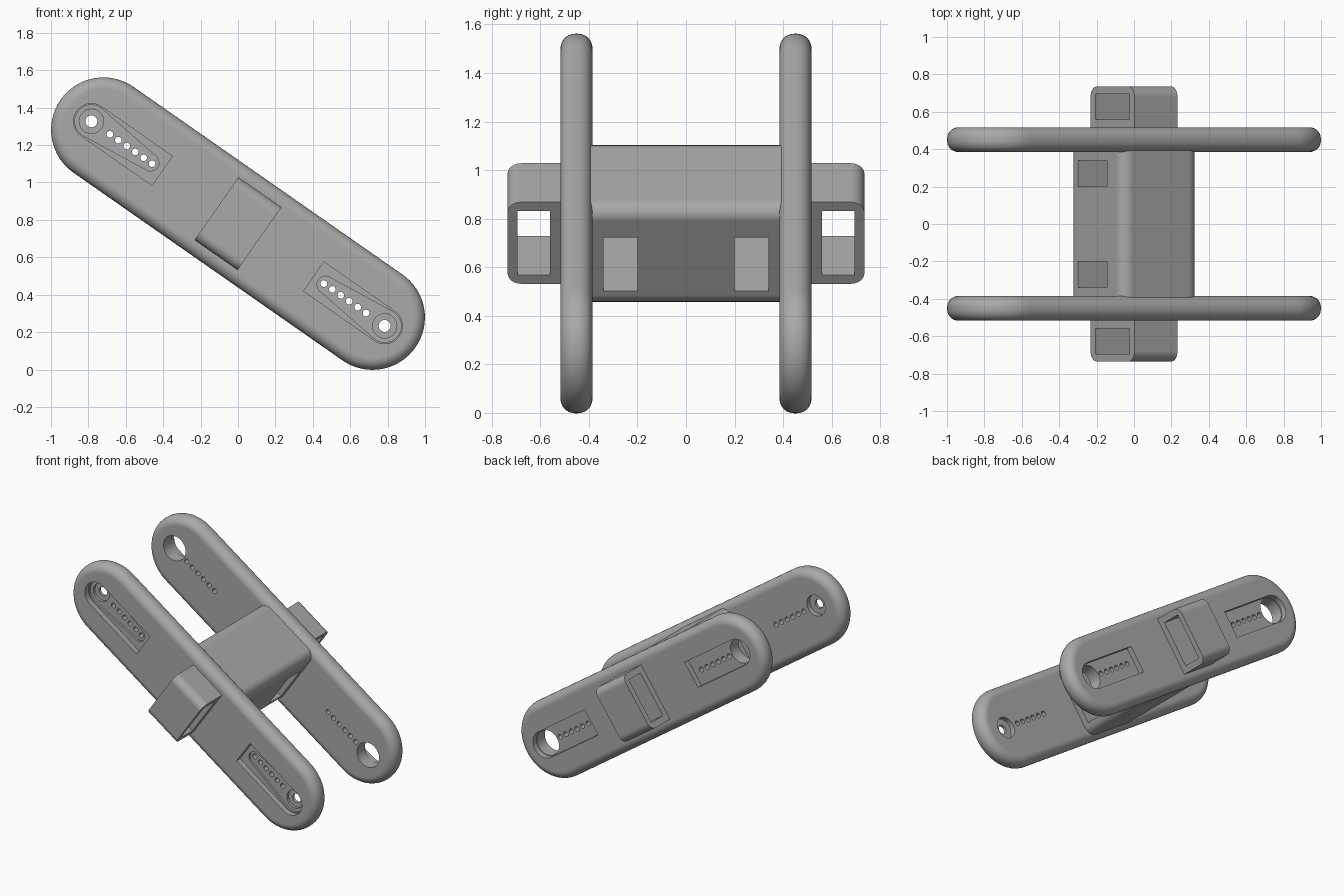
import bpy, bmesh, math
from mathutils import Matrix

if "Cube" in bpy.data.objects:
    bpy.data.objects.remove(bpy.data.objects["Cube"], do_unlink=True)

TILT = math.radians(34.9)
CENTER = 0.78
INNER, OUTER = 0.385, 0.517      # arm faces, measured from the middle plane

grey = bpy.data.materials.new("plain_grey")
grey.use_nodes = True
grey.diffuse_color = (0.4, 0.4, 0.4, 1)
grey.node_tree.nodes["Principled BSDF"].inputs["Base Color"].default_value = grey.diffuse_color


def arc(cx, cz, r, start, end, n):
    return [(cx + r * math.cos(start + (end - start) * i / n),
             cz + r * math.sin(start + (end - start) * i / n)) for i in range(n + 1)]


def capsule(a, ra, b, rb, n=24):
    """Outline with a round end of radius ra at a and rb at b, along the arm."""
    h = math.pi / 2
    return arc(b, 0, rb, -h, h, n) + arc(a, 0, ra, h, 3 * h, n)


def circle(x, r, n=32):
    return arc(x, 0, r, 0, 2 * math.pi, n)[:-1]


def rounded_rect(w, h, r, n=8):
    q = math.pi / 2
    corners = [(1, 1), (-1, 1), (-1, -1), (1, -1)]
    return [p for i, (sx, sz) in enumerate(corners)
            for p in arc(sx * (w - r), sz * (h - r), r, i * q, (i + 1) * q, n)]


def rect(x0, x1, z0, z1):
    return [(x0, z0), (x1, z0), (x1, z1), (x0, z1)]


def prisms(name, parts, axis="y"):
    """One mesh made from extruded outlines: (outline, low, high)."""
    bm = bmesh.new()
    for outline, lo, hi in parts:
        place = (lambda p: (p[0], lo, p[1])) if axis == "y" else (lambda p: (lo, p[0], p[1]))
        face = bm.faces.new([bm.verts.new(place(p)) for p in outline])
        out = bmesh.ops.extrude_face_region(bm, geom=[face])
        verts = [e for e in out["geom"] if isinstance(e, bmesh.types.BMVert)]
        step = (0, hi - lo, 0) if axis == "y" else (hi - lo, 0, 0)
        bmesh.ops.translate(bm, verts=verts, vec=step)
    bmesh.ops.recalc_face_normals(bm, faces=bm.faces)
    mesh = bpy.data.meshes.new(name)
    bm.to_mesh(mesh)
    bm.free()
    mesh.materials.append(grey)
    obj = bpy.data.objects.new(name, mesh)
    bpy.context.collection.objects.link(obj)
    return obj


def finish(obj, cutters=()):
    """Cut, bake the modifiers, smooth, then tilt into place."""
    for c in cutters:
        m = obj.modifiers.new("cut", "BOOLEAN")
        m.operation, m.solver, m.object = "DIFFERENCE", "EXACT", c
    deps = bpy.context.evaluated_depsgraph_get()
    mesh = bpy.data.meshes.new_from_object(obj.evaluated_get(deps))
    obj.modifiers.clear()
    obj.data = mesh
    for c in cutters:
        bpy.data.objects.remove(c, do_unlink=True)
    mesh.transform(Matrix.Translation((0, 0, CENTER)) @ Matrix.Rotation(TILT, 4, "Y"))
    bpy.ops.object.select_all(action="DESELECT")
    obj.select_set(True)
    bpy.context.view_layer.objects.active = obj
    bpy.ops.object.shade_smooth_by_angle(angle=math.radians(30))
    weighted = obj.modifiers.new("even_shading", "WEIGHTED_NORMAL")
    weighted.keep_sharp = True


def span(side, a, b):
    return min(side * a, side * b), max(side * a, side * b)


HOLE, POCKET_END = 0.956, 0.494
for side, label in ((-1, "front"), (1, "rear")):
    # Long arm with softly rounded rim
    arm = prisms(label + "_arm", [(capsule(-0.877, 0.28, 0.877, 0.28, 32), *span(side, INNER, OUTER))])
    bevel = arm.modifiers.new("rim", "BEVEL")
    bevel.width, bevel.segments = 0.06, 7
    bevel.limit_method, bevel.angle_limit = "ANGLE", math.radians(40)

    # Pockets, pivot holes and rows of small holes at both ends
    pockets, grooves, bores, holes = [], [], [], []
    for end in (-1, 1):
        outline = arc(HOLE, 0, 0.095, -math.pi / 2, math.pi / 2, 24)
        outline += [(POCKET_END, 0.095), (POCKET_END, -0.095)]
        pockets.append(([(end * x, z) for x, z in outline], *span(side, OUTER - 0.04, 0.6)))
        groove = capsule(0.57, 0.045, HOLE, 0.088)
        grooves.append(([(end * x, z) for x, z in groove], *span(side, OUTER - 0.055, 0.6)))
        bores.append((circle(end * HOLE, 0.065), *span(side, OUTER - 0.075, 0.6)))
        bores.append((circle(end * HOLE, 0.075), *span(side, 0.3, INNER + 0.035)))
        holes.append((circle(end * HOLE, 0.032 if side < 0 else 0.09), *span(side, 0.3, 0.6)))
        holes += [(circle(end * (0.56 + 0.055 * i), 0.018, 16), *span(side, 0.3, 0.6)) for i in range(6)]
    sets = [pockets, grooves, bores, holes] if side < 0 else [pockets, holes]
    finish(arm, [prisms("cutter", s) for s in sets])

    # Outer strap lug with a slot running along the arm
    h = math.pi / 2
    r, tip, half = 0.055, 0.735, 0.205
    profile = [(0.49, -half)] + arc(tip - r, -half + r, r, -h, 0, 8)
    profile += arc(tip - r, half - r, r, 0, h, 8) + [(0.49, half)]
    lug = prisms(label + "_lug", [([(side * y, z) for y, z in profile], -0.14, 0.14)], "x")
    slot = prisms("cutter", [(rect(*span(side, 0.56, 0.695), -0.16, 0.16), -0.5, 0.5)], "x")
    finish(lug, [slot])

# Centre block joining the arms, with two slots
block = prisms("centre_block", [(rounded_rect(0.25, 0.25, 0.065), -0.4, 0.4)])
slots = prisms("cutter", [(rect(*span(s, 0.2, 0.34), -0.165, 0.105), -0.5, 0.5) for s in (-1, 1)], "x")
finish(block, [slots])
